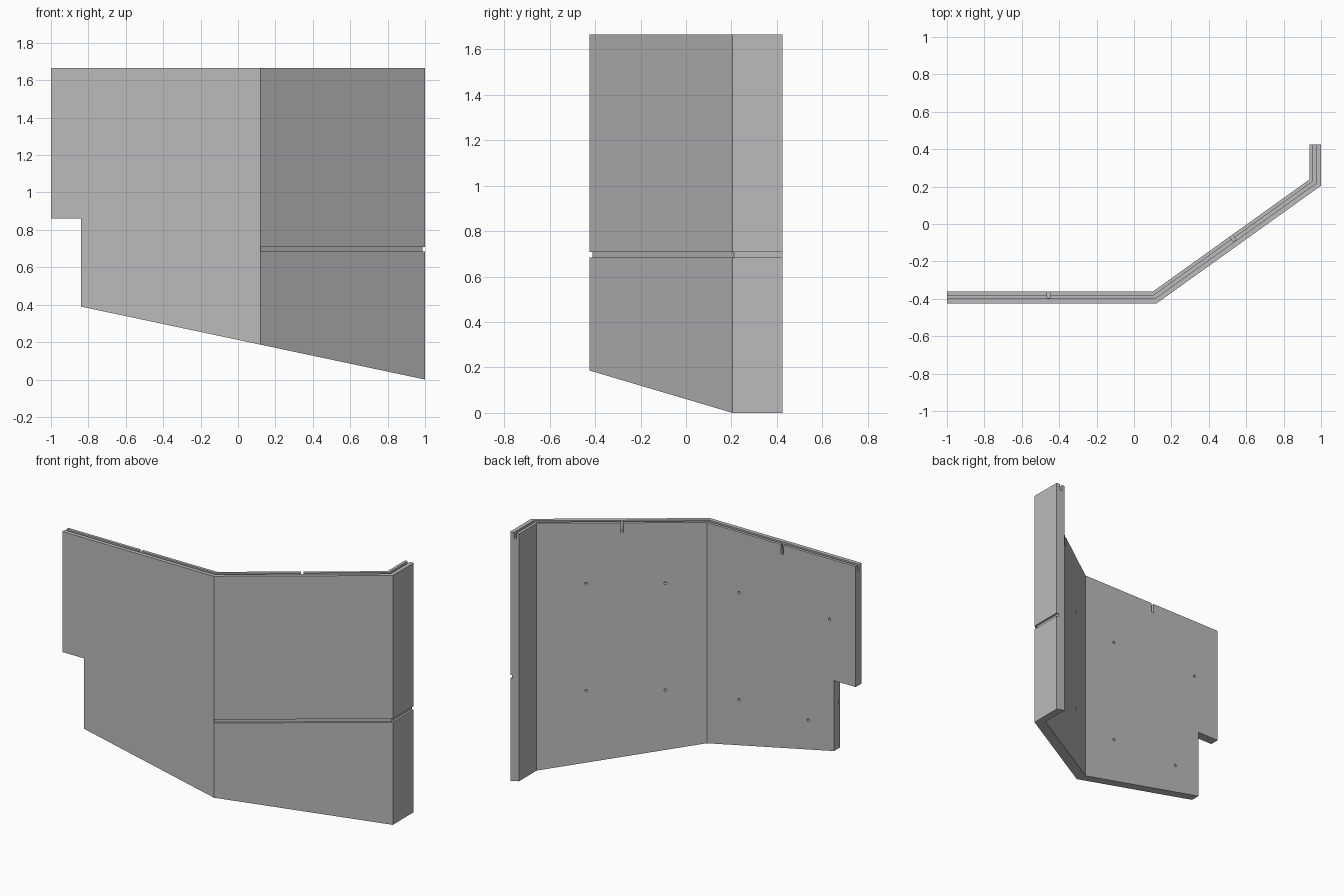
import bpy, bmesh, math
from mathutils import Vector, Matrix

if "Cube" in bpy.data.objects:
    bpy.data.objects.remove(bpy.data.objects["Cube"])

grey = bpy.data.materials.new("plain_grey")
grey.use_nodes = True
grey.diffuse_color = (0.5, 0.5, 0.5, 1)
grey.node_tree.nodes["Principled BSDF"].inputs["Base Color"].default_value = (0.5, 0.5, 0.5, 1)

TOP, THICK = 1.665, 0.063
GROOVE_LOW, GROOVE_HIGH = 0.685, 0.708
# Outer face of the folded wall, seen in plan
PATH = [Vector(p) for p in ((-1, -0.425), (0.12, -0.425), (1, 0.205), (1, 0.425))]


def direction(i):
    return (PATH[i + 1] - PATH[i]).normalized()


def normal(i):
    d = direction(i)
    return Vector((-d.y, d.x))


def offset_path(dist, extend=0.0):
    """Path moved toward the back by dist, with mitred corners."""
    pts = [PATH[0] + normal(0) * dist - direction(0) * extend]
    for i in (1, 2):
        a, b = normal(i - 1), normal(i)
        pts.append(PATH[i] + (a + b) * dist / (1 + a.dot(b)))
    pts.append(PATH[3] + normal(2) * dist + direction(2) * extend)
    return pts


def to_object(name, bm):
    bmesh.ops.recalc_face_normals(bm, faces=bm.faces)
    mesh = bpy.data.meshes.new(name)
    bm.to_mesh(mesh)
    bm.free()
    mesh.materials.append(grey)
    obj = bpy.data.objects.new(name, mesh)
    bpy.context.collection.objects.link(obj)
    return obj


def strip(name, near, far, low, high, extend=0.0):
    """Folded band between two offsets; low(x) gives its bottom height."""
    bm = bmesh.new()
    outline = offset_path(near, extend) + offset_path(far, extend)[::-1]
    bottom = [bm.verts.new((p.x, p.y, low(p.x))) for p in outline]
    top = [bm.verts.new((p.x, p.y, high)) for p in outline]
    n = len(outline)
    bm.faces.new(bottom[::-1])
    bm.faces.new(top)
    for i in range(n):
        j = (i + 1) % n
        bm.faces.new((bottom[i], bottom[j], top[j], top[i]))
    return to_object(name, bm)


def box(name, centre, size, angle=0.0):
    bm = bmesh.new()
    matrix = (Matrix.Translation(centre) @ Matrix.Rotation(angle, 4, "Z")
              @ Matrix.Diagonal((*size, 1)))
    bmesh.ops.create_cube(bm, size=1, matrix=matrix)
    return to_object(name, bm)


def wall_point(i, x, dist):
    """Point at plan position x on panel i, at dist behind the outer face."""
    start, d = PATH[i] + normal(i) * dist, direction(i)
    return start + d * ((x - start.x) / d.x)


def cut(target, cutter):
    cutter.hide_render = True
    mod = target.modifiers.new("cut", "BOOLEAN")
    mod.operation, mod.solver, mod.object = "DIFFERENCE", "EXACT", cutter
    bpy.context.view_layer.objects.active = target
    bpy.ops.object.modifier_apply(modifier=mod.name)
    bpy.data.objects.remove(cutter)


# Folded wall with a sloping bottom edge
wall = strip("folded_wall", 0, THICK, lambda x: 0.39 * (1 - x) / 1.84, TOP)

# Corner notch at the low right-hand end
cut(wall, box("corner_notch", (-1.04, -0.4, 0.36), (0.4, 0.4, 1.0)))

# Channel along the top edge and shallow groove around the front
cut(wall, strip("top_channel", 0.026, 0.044, lambda x: TOP - 0.04, TOP + 0.1, 0.1))
cut(wall, strip("front_groove", -0.03, 0.013, lambda x: GROOVE_LOW, GROOVE_HIGH, 0.1))

# Slots from the channel through to the back face
for i, x in ((0, -0.457), (1, 0.52)):
    p = wall_point(i, x, 0.06)
    d = direction(i)
    cut(wall, box("cable_slot", (p.x, p.y, TOP), (0.018, 0.06, 0.13),
                  math.atan2(d.y, d.x)))

# Blind screw holes in the back face
for i, x, z in ((0, -0.138, 1.26), (0, -0.807, 1.26), (0, -0.138, 0.545), (0, -0.65, 0.545),
                (1, 0.693, 1.26), (1, 0.303, 1.26), (1, 0.693, 0.545), (1, 0.303, 0.545)):
    p = wall_point(i, x, THICK)
    turn = normal(i).to_3d().to_track_quat("Z", "Y").to_matrix().to_4x4()
    bm = bmesh.new()
    bmesh.ops.create_cone(bm, cap_ends=True, segments=12, radius1=0.009, radius2=0.009,
                          depth=0.06, matrix=Matrix.Translation((p.x, p.y, z)) @ turn)
    cut(wall, to_object("screw_hole", bm))

# Thin strip closing the groove on the straight panel
box("groove_cover", (-0.36, -0.4245, (GROOVE_LOW + GROOVE_HIGH) / 2),
    (0.96, 0.001, GROOVE_HIGH - GROOVE_LOW))
